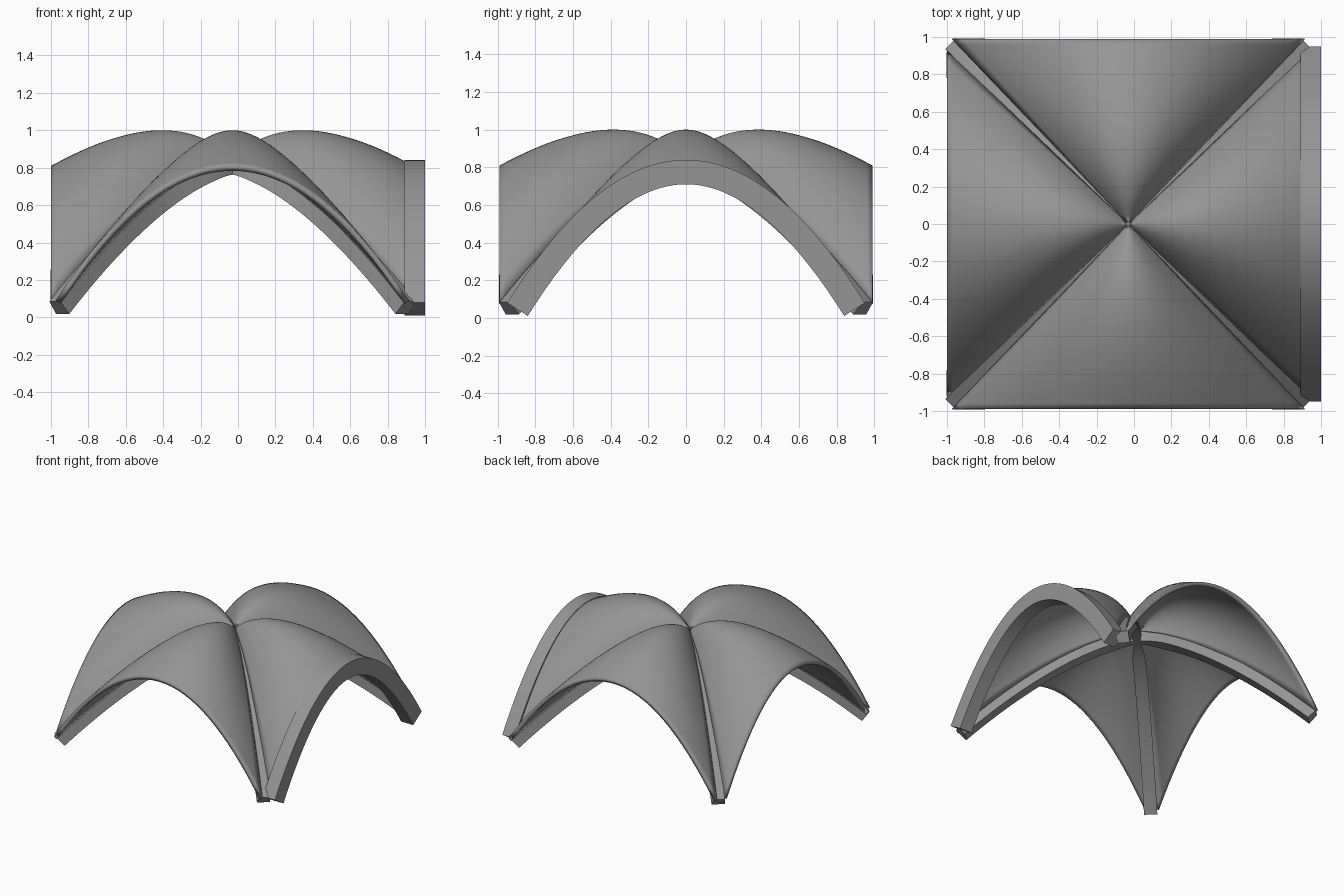
import bpy, math
from mathutils import Vector

cube = bpy.data.objects.get("Cube")
if cube:
    bpy.data.objects.remove(cube)

CENTRE = Vector((-0.03, 0, 0))
CREST = [0.86, 0.94, 0.985, 1.0, 0.992, 0.965, 0.925, 0.872, 0.81]

concrete = bpy.data.materials.new("grey_concrete")
concrete.use_nodes = True
GREY = (0.3, 0.3, 0.3, 1)
concrete.diffuse_color = GREY
concrete.node_tree.nodes["Principled BSDF"].inputs["Base Color"].default_value = GREY


def groin(t):
    """Height of the valley between two shells, from hub to foot."""
    return 0.86 - 0.77 * t ** 1.6


def crest(t):
    """Height of a shell's ridge, a smooth curve through CREST."""
    u = t * (len(CREST) - 1)
    i = min(int(u), len(CREST) - 2)
    f = u - i
    b, c = CREST[i], CREST[i + 1]
    a = CREST[i - 1] if i else 2 * b - c
    d = CREST[i + 2] if i + 2 < len(CREST) else 2 * c - b
    return b + f / 2 * (c - a + f * (2 * a - 5 * b + 4 * c - d + f * (3 * (b - c) + d - a)))


def make(name, verts, faces, angle=40):
    mesh = bpy.data.meshes.new(name)
    mesh.from_pydata(verts, [], faces)
    mesh.materials.append(concrete)
    obj = bpy.data.objects.new(name, mesh)
    bpy.context.collection.objects.link(obj)
    bpy.ops.object.select_all(action='DESELECT')
    obj.select_set(True)
    bpy.context.view_layer.objects.active = obj
    bpy.ops.object.shade_smooth_by_angle(angle=math.radians(angle))
    return obj


def loft(name, rings):
    """Skin a list of four-point cross-sections into a closed bar."""
    n = len(rings[0])
    verts = [p for ring in rings for p in ring]
    faces = [(r * n + i, r * n + (i + 1) % n, (r + 1) * n + (i + 1) % n, (r + 1) * n + i)
             for r in range(len(rings) - 1) for i in range(n)]
    last = (len(rings) - 1) * n
    faces += [tuple(reversed(range(n))), tuple(range(last, last + n))]
    return make(name, verts, faces)


def shell(name, direction, length, half_width):
    """Vault quarter: parabolic section widening from the hub outwards."""
    out = Vector(direction)
    side = Vector((0, 0, 1)).cross(out)
    rows, cols = 32, 32
    verts = []
    for r in range(rows + 1):
        t = 0.012 + 0.988 * r / rows
        for c in range(cols + 1):
            s = 2 * c / cols - 1
            z = groin(t) + (crest(t) - groin(t)) * (1 - s * s)
            verts.append(CENTRE + out * length * t + side * half_width * t * s + Vector((0, 0, z)))
    w = cols + 1
    faces = [(r * w + c, (r + 1) * w + c, (r + 1) * w + c + 1, r * w + c + 1)
             for r in range(rows) for c in range(cols)]
    obj = make(name, verts, faces)
    solid = obj.modifiers.new("thickness", 'SOLIDIFY')
    solid.thickness = 0.03
    solid.offset = -1


def rib(name, sx, sy):
    """Diagonal rib following the valley, tapered at the hub."""
    out = Vector((sx * 0.95, sy * 0.965, 0))
    side = Vector((-out.y, out.x, 0)).normalized()
    rings = []
    for i in range(25):
        t = i / 24
        slope = (groin(t + 0.01) - groin(max(t - 0.01, 0))) / (0.02 * out.length)
        down = (out.normalized() * slope - Vector((0, 0, 1))).normalized()
        top = CENTRE + out * t + Vector((0, 0, groin(t) - 0.005))
        low = top + down * 0.09
        a, b = min(0.04, 0.005 + 0.06 * t), min(0.05, 0.02 + 0.2 * t)
        rings.append([top - side * a, top + side * a, low + side * b, low - side * b])
    loft(name, rings)


# Four vault shells
shell("front_shell", (0, -1, 0), 0.99, 0.945)
shell("back_shell", (0, 1, 0), 0.99, 0.945)
shell("left_shell", (1, 0, 0), 0.97, 0.93)
shell("right_shell", (-1, 0, 0), 0.97, 0.93)

# Diagonal ribs
for sx, across in ((1, "left"), (-1, "right")):
    for sy, along in ((-1, "front"), (1, "back")):
        rib(f"{along}_{across}_rib", sx, sy)

# Deep edge arch on the left side
rings = []
for i in range(41):
    y = 0.95 * (i / 20 - 1)
    rise = 0.76 / 0.95 ** 2
    normal = Vector((0, 2 * rise * y, 1)).normalized()
    outer = Vector((0, y, 0.84 - rise * y * y))
    inner = outer - normal * 0.13
    rings.append([outer + Vector((0.89, 0, 0)), outer + Vector((1, 0, 0)),
                  inner + Vector((1, 0, 0)), inner + Vector((0.89, 0, 0))])
loft("edge_arch", rings)
